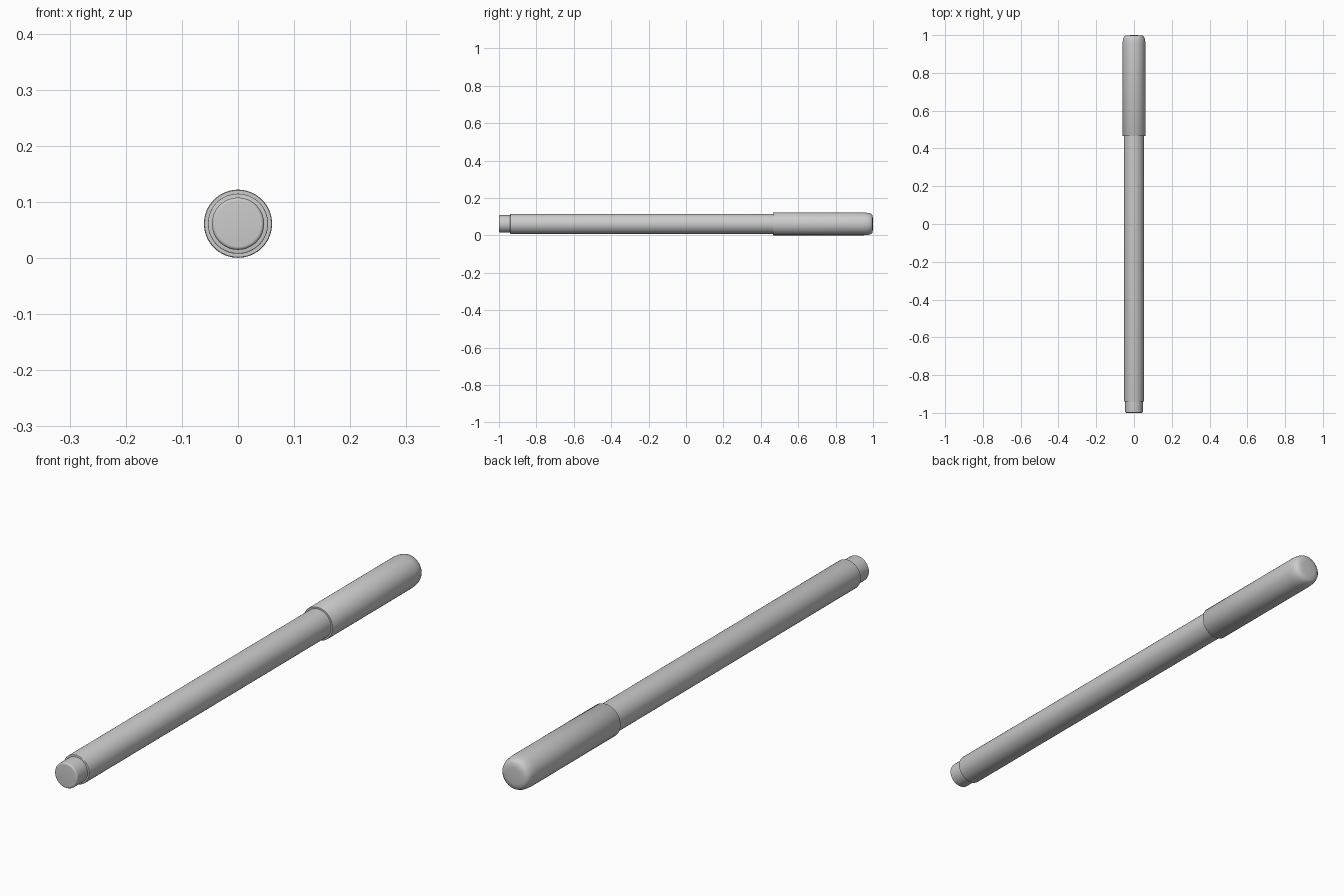
import bpy, bmesh, math
from mathutils import Matrix, Vector

if "Cube" in bpy.data.objects:
    bpy.data.objects.remove(bpy.data.objects["Cube"])

AXIS_Z = 0.061   # height of the pen's centre line
SIDES = 64


def lathe(name, profile):
    """Revolve (radius, y) points around the pen's long axis."""
    bm = bmesh.new()
    verts = [bm.verts.new((r, y, 0)) for r, y in profile]
    edges = [bm.edges.new(p) for p in zip(verts, verts[1:])]
    bmesh.ops.spin(bm, geom=verts + edges, cent=(0, 0, 0), axis=(0, 1, 0),
                   angle=math.tau, steps=SIDES)
    bmesh.ops.remove_doubles(bm, verts=bm.verts, dist=1e-5)
    bmesh.ops.recalc_face_normals(bm, faces=bm.faces)
    mesh = bpy.data.meshes.new(name)
    bm.to_mesh(mesh)
    bm.free()
    obj = bpy.data.objects.new(name, mesh)
    bpy.context.collection.objects.link(obj)
    obj.location.z = AXIS_Z
    bpy.ops.object.select_all(action='DESELECT')
    obj.select_set(True)
    bpy.context.view_layer.objects.active = obj
    bpy.ops.object.shade_smooth_by_angle(angle=math.radians(35))
    return obj


def fillet(r, y, size, outward, steps=6):
    """Rounded corner from the side wall (radius r) to an end face at y."""
    pts = []
    for i in range(steps + 1):
        a = math.pi / 2 * i / steps
        pts.append((r - size + size * math.cos(a),
                    y - outward * size * (1 - math.sin(a))))
    return pts


# end plug at the back of the barrel
lathe("end_plug", [(0, -0.93), (0.0465, -0.93)]
      + fillet(0.0465, -1.0, 0.006, -1) + [(0, -1.0)])

# long main barrel, reaching up inside the cap
lathe("barrel", [(0, 0.48)] + [(0.0535, 0.48)]
      + fillet(0.0535, -0.94, 0.002, -1, 3) + [(0, -0.94)])

# wider cap with a softly rounded, slightly domed tip
lathe("cap", [(0, 0.465), (0.0595, 0.465), (0.0607, 0.467), (0.0607, 0.95),
              (0.0598, 0.965), (0.0575, 0.98), (0.053, 0.991),
              (0.046, 0.997), (0.03, 0.999), (0, 1.0)])
